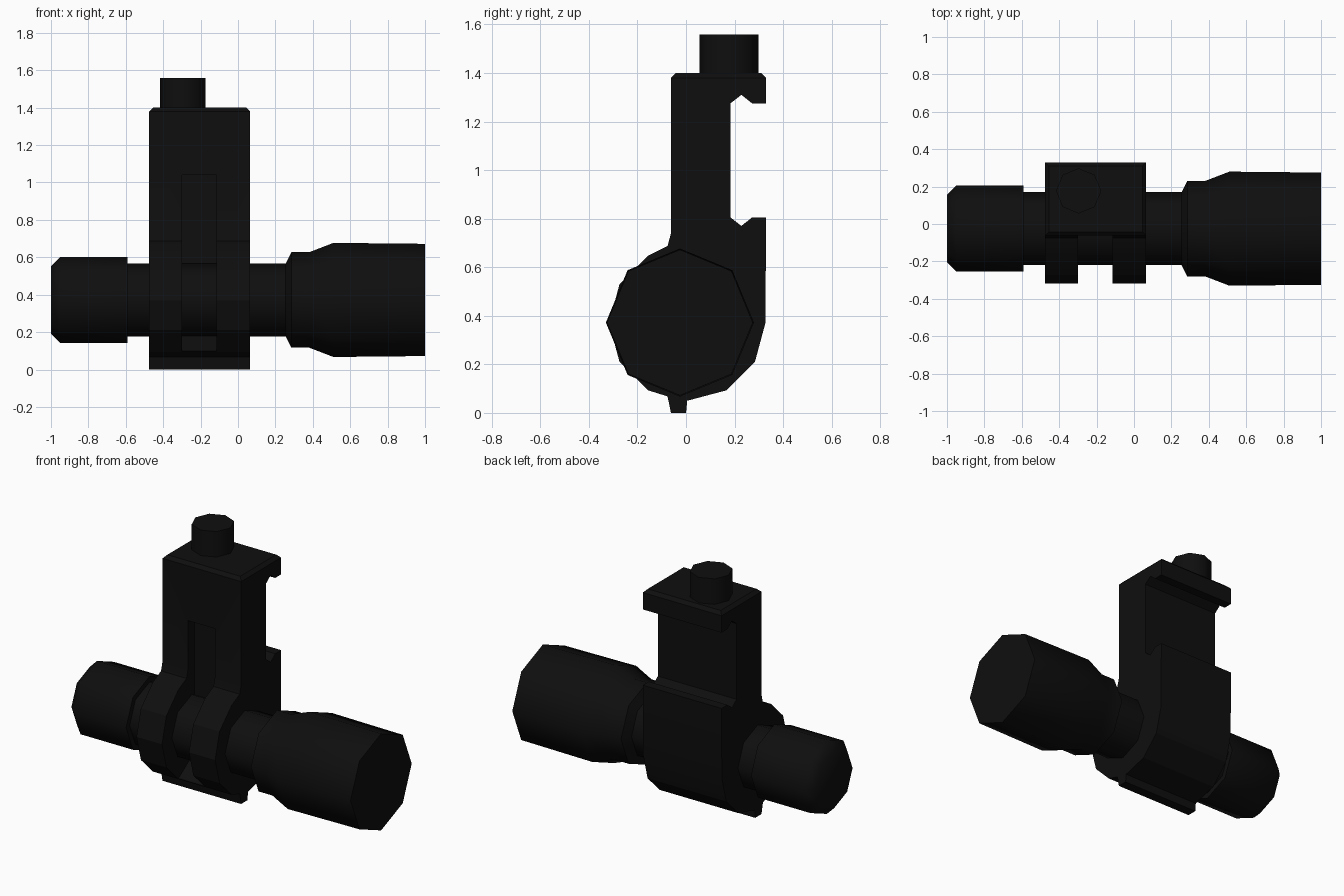
import bpy, bmesh, math
from mathutils import Matrix, Vector

cube = bpy.data.objects.get("Cube")
if cube:
    bpy.data.objects.remove(cube, do_unlink=True)

black = bpy.data.materials.new("matte_black")
black.use_nodes = True
colour = (0.0045, 0.0045, 0.0045, 1)
black.diffuse_color = colour
bsdf = black.node_tree.nodes["Principled BSDF"]
bsdf.inputs["Base Color"].default_value = colour
bsdf.inputs["Roughness"].default_value = 0.8


def finish(name, bm):
    bmesh.ops.recalc_face_normals(bm, faces=bm.faces[:])
    mesh = bpy.data.meshes.new(name)
    bm.to_mesh(mesh)
    bm.free()
    mesh.materials.append(black)
    ob = bpy.data.objects.new(name, mesh)
    bpy.context.collection.objects.link(ob)
    return ob


def activate(ob):
    bpy.ops.object.select_all(action='DESELECT')
    ob.select_set(True)
    bpy.context.view_layer.objects.active = ob


def smooth(ob, degrees):
    activate(ob)
    bpy.ops.object.shade_smooth_by_angle(angle=math.radians(degrees))


def lathe(name, profile, sides, matrix):
    """Closed solid of revolution about local z from (height, radius) pairs."""
    bm = bmesh.new()
    rings = []
    for h, r in profile:
        rings.append([bm.verts.new((r * math.cos(a), r * math.sin(a), h))
                      for a in (2 * math.pi * i / sides for i in range(sides))])
    for low, high in zip(rings, rings[1:]):
        for i in range(sides):
            j = (i + 1) % sides
            bm.faces.new((low[i], low[j], high[j], high[i]))
    bm.faces.new(rings[0][::-1])
    bm.faces.new(rings[-1])
    bm.transform(matrix)
    return finish(name, bm)


def extrude_x(profile, x0, x1):
    """Prism along x from (y, z) points."""
    bm = bmesh.new()
    face = bm.faces.new([bm.verts.new((x0, y, z)) for y, z in profile])
    geom = bmesh.ops.extrude_face_region(bm, geom=[face])["geom"]
    verts = [v for v in geom if isinstance(v, bmesh.types.BMVert)]
    bmesh.ops.translate(bm, verts=verts, vec=Vector((x1 - x0, 0, 0)))
    bmesh.ops.recalc_face_normals(bm, faces=bm.faces[:])
    return bm


# Torch body: tail cap, narrow tube, stepped head
body = lathe("torch_body",
             [(-1, 0.18), (-0.95, 0.23), (-0.59, 0.23), (-0.59, 0.195),
              (0.255, 0.195), (0.285, 0.255), (0.38, 0.255),
              (0.51, 0.305), (1, 0.30)],
             8, Matrix.Translation((0, -0.025, 0.372)) @ Matrix.Rotation(math.pi / 2, 4, 'Y'))
smooth(body, 50)

# Mount: clamp ring, upright plate and rail jaws in one side profile
ring = [(0.005 + 0.322 * math.cos(math.radians(a)), 0.37 + 0.32 * math.sin(math.radians(a)))
        for a in range(0, -241, -30)]
jaws = [(-0.062, 1.40), (0.33, 1.40), (0.33, 1.275), (0.272, 1.275), (0.228, 1.31),
        (0.183, 1.275), (0.183, 0.805), (0.228, 0.77), (0.272, 0.805), (0.33, 0.805)]
tab = [(0.0, 0.0), (-0.062, 0.0), (-0.076, 0.068)]
neck = [(-0.076, 0.687), (-0.062, 0.74)]
bm = extrude_x(jaws + ring[:4] + tab + ring[4:] + neck, -0.475, 0.065)
top_edges = [e for e in bm.edges if all(v.co.z > 1.399 for v in e.verts)]
bmesh.ops.bevel(bm, geom=top_edges, offset=0.02, segments=1, affect='EDGES')
mount = finish("clamp_mount", bm)

# Slot in the front of the clamp and plate
slot = [(-0.5, 0.1), (-0.15, 0.1), (0.0, 0.2), (0.0, 1.04), (-0.5, 1.04)]
cutter = finish("slot_cutter", extrude_x(slot, -0.30, -0.115))
cutter.hide_render = True
mod = mount.modifiers.new("slot", 'BOOLEAN')
mod.operation = 'DIFFERENCE'
mod.solver = 'EXACT'
mod.object = cutter
activate(mount)
bpy.ops.object.modifier_apply(modifier=mod.name)
bpy.data.objects.remove(cutter, do_unlink=True)
smooth(mount, 25)

# Clamping bolt on top
bolt = lathe("clamp_bolt", [(1.38, 0.121), (1.558, 0.121)], 8,
             Matrix.Translation((-0.296, 0.177, 0)))
smooth(bolt, 50)
